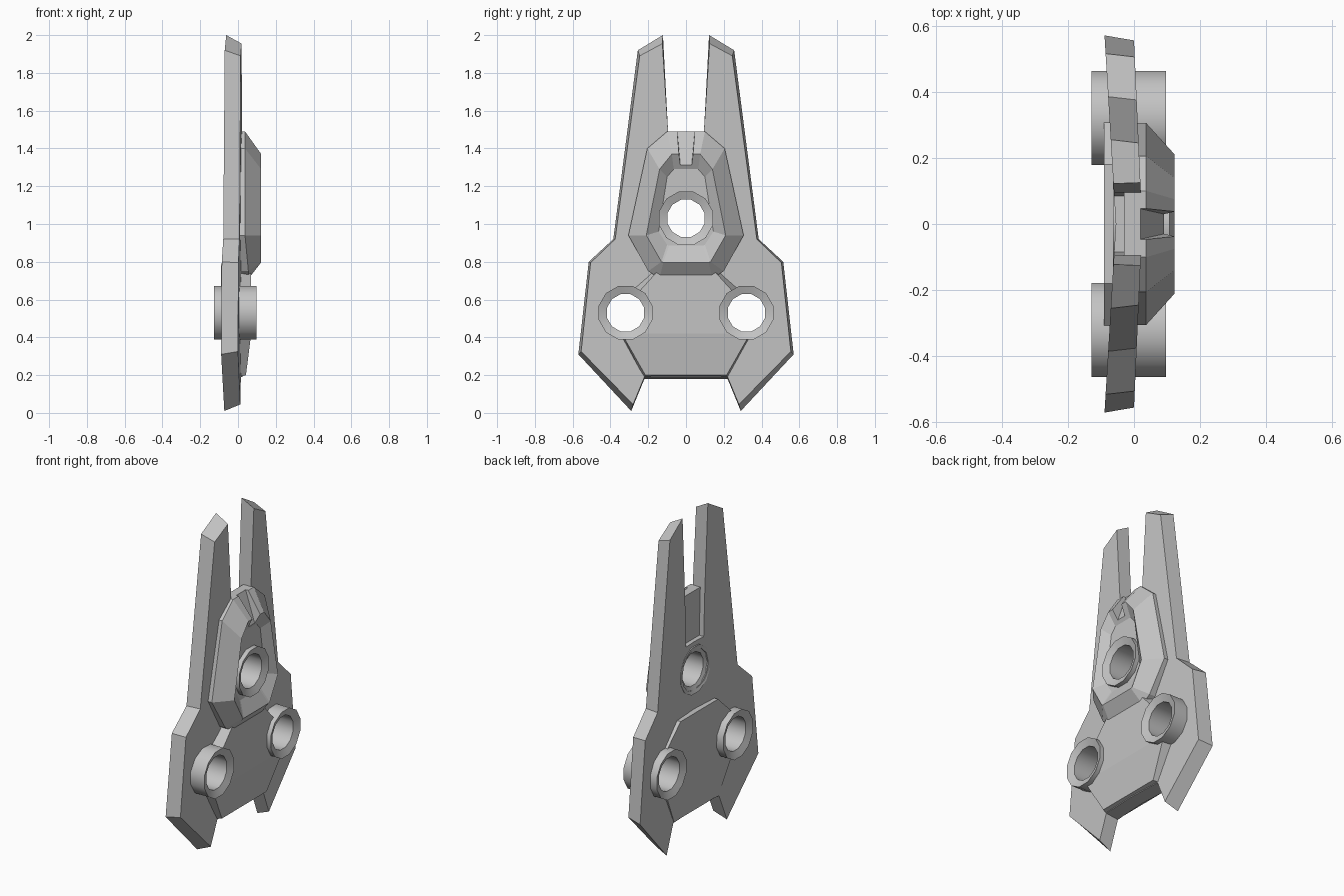
import bpy, bmesh, math

if "Cube" in bpy.data.objects:
    bpy.data.objects.remove(bpy.data.objects["Cube"], do_unlink=True)

grey = bpy.data.materials.new("plain grey")
grey.use_nodes = True
grey.diffuse_color = (0.55, 0.55, 0.55, 1)
grey.node_tree.nodes["Principled BSDF"].inputs["Base Color"].default_value = grey.diffuse_color


def finish(name, bm):
    bmesh.ops.recalc_face_normals(bm, faces=bm.faces)
    mesh = bpy.data.meshes.new(name)
    bm.to_mesh(mesh)
    bm.free()
    obj = bpy.data.objects.new(name, mesh)
    bpy.context.collection.objects.link(obj)
    mesh.materials.append(grey)
    return obj


def half_loft(name, *rings):
    """Skin half outlines that start and end on y = 0, cap them, mirror across y."""
    bm = bmesh.new()
    loops = [[bm.verts.new(p) for p in ring] for ring in rings]
    for a, b in zip(loops, loops[1:]):
        for i in range(len(a) - 1):
            bm.faces.new((a[i], a[i + 1], b[i + 1], b[i]))
    bm.faces.new(loops[0])
    bm.faces.new(loops[-1])
    bmesh.ops.mirror(bm, geom=bm.verts[:] + bm.edges[:] + bm.faces[:],
                     axis='Y', merge_dist=0.0005)
    bmesh.ops.remove_doubles(bm, verts=bm.verts, dist=0.0005)
    return finish(name, bm)


def at(x, outline):
    """Place a (y, z) outline at depth x; x may depend on y and z."""
    return [(x(y, z) if callable(x) else x, y, z) for y, z in outline]


def turned(name, profile, y, z, sides=12, offset=math.radians(15)):
    """Closed (x, radius) profile revolved about an axis along x."""
    bm = bmesh.new()
    loops = []
    for i in range(sides):
        t = offset + math.tau * i / sides
        loops.append([bm.verts.new((x, y + r * math.cos(t), z + r * math.sin(t)))
                      for x, r in profile])
    for i in range(sides):
        a, b = loops[i], loops[(i + 1) % sides]
        for j in range(len(profile)):
            k = (j + 1) % len(profile)
            bm.faces.new((a[j], a[k], b[k], b[j]))
    return finish(name, bm)


def cut(obj, cutter):
    mod = obj.modifiers.new("cut", 'BOOLEAN')
    mod.operation = 'DIFFERENCE'
    mod.solver = 'EXACT'
    mod.object = cutter
    bpy.context.view_layer.objects.active = obj
    bpy.ops.object.modifier_apply(modifier=mod.name)


# Two-pronged main plate, slightly folded along its middle
back = [(0, 1.2), (.085, 1.2), (.095, 1.49), (.122, 2), (.255, 1.92), (.385, .92),
        (.515, .80), (.57, .31), (.29, .01), (.22, .18), (0, .18)]
front = [(0, 1.2), (.085, 1.2), (.095, 1.49), (.125, 1.955), (.245, 1.89), (.375, .92),
         (.505, .795), (.555, .325), (.28, .045), (.22, .19), (0, .19)]
plate = half_loft("main_plate",
                  at(lambda y, z: -.055 - .06 * y, back),
                  at(lambda y, z: .025 - .045 * y, front))

# Thin web closing the lower end of the slot
web_outline = [(0, 1.49), (.096, 1.49), (.087, 1.19), (0, 1.19)]
half_loft("slot_web", at(-.03, web_outline), at(.02, web_outline))

# Raised panel on the back
panel = [(0, .79), (.18, .79), (.33, .65), (.33, .42), (.215, .185), (0, .185)]
back_panel = half_loft("back_panel", at(-.04, panel),
                       at(lambda y, z: -.09 if z > .3 else -.07, panel))

# Lower cover: flat upper piece and sloping lower piece
upper_base = [(0, .76), (.18, .75), (.28, .66), (.41, .53), (.35, .42), (0, .42)]
upper_top = [(0, .76), (.15, .75), (.25, .64), (.40, .53), (.34, .42), (0, .42)]
lower_cover = half_loft("lower_cover", at(0, upper_base), at(.07, upper_top))
slope_base = [(0, .42), (.35, .42), (.225, .19), (0, .19)]
slope_top = [(0, .42), (.34, .42), (.215, .2), (0, .2)]
lower_slope = half_loft("lower_cover_slope", at(0, slope_base),
                        at(lambda y, z: .07 if z > .3 else .042, slope_top))

# Upper cover: lip, sloping flanks and a dished top
base = [(0, 1.49), (.10, 1.49), (.205, 1.40), (.305, .94), (.20, .75), (.14, .71), (0, .71)]
rim = [(0, 1.37), (.075, 1.37), (.14, 1.29), (.21, .94), (.13, .80), (.12, .797), (0, .797)]
dish = [(0, 1.29), (.065, 1.29), (.10, 1.25), (.145, .96), (.10, .89), (.09, .885), (0, .885)]
upper_cover = half_loft("upper_cover", at(0, base),
                        at(lambda y, z: .037 if z > .8 else .055, base),
                        at(.123, rim), at(.08, dish))

# Tapering notch at the top of the upper cover
notch = half_loft("notch_cutter",
                  [(.015, 0, 1.5), (.015, .047, 1.5), (.1, .028, 1.29), (.1, 0, 1.29)],
                  [(.2, 0, 1.5), (.2, .05, 1.5), (.2, .032, 1.29), (.2, 0, 1.29)])
cut(upper_cover, notch)
bpy.data.objects.remove(notch, do_unlink=True)

# Three countersunk tubular bosses and the holes that hold them
bosses = [("left_boss", .32, .53, -.128, .097),
          ("right_boss", -.32, .53, -.128, .097),
          ("upper_boss", 0, 1.03, -.064, .108)]
for name, y, z, x0, x1 in bosses:
    bpy.ops.mesh.primitive_cylinder_add(vertices=12, radius=.125, depth=1,
                                        location=(0, y, z), rotation=(0, math.pi / 2, 0))
    drill = bpy.context.object
    drill.hide_render = True
    targets = [plate, upper_cover] if y == 0 else [plate, back_panel, lower_cover, lower_slope]
    for part in targets:
        cut(part, drill)
    bpy.data.objects.remove(drill, do_unlink=True)
    boss = turned(name, [(x0, .147), (x1, .147), (x1 - .018, .102), (x0 + .018, .102)], y, z)
    bpy.ops.object.select_all(action='DESELECT')
    boss.select_set(True)
    bpy.context.view_layer.objects.active = boss
    bpy.ops.object.shade_smooth_by_angle(angle=math.radians(35))
